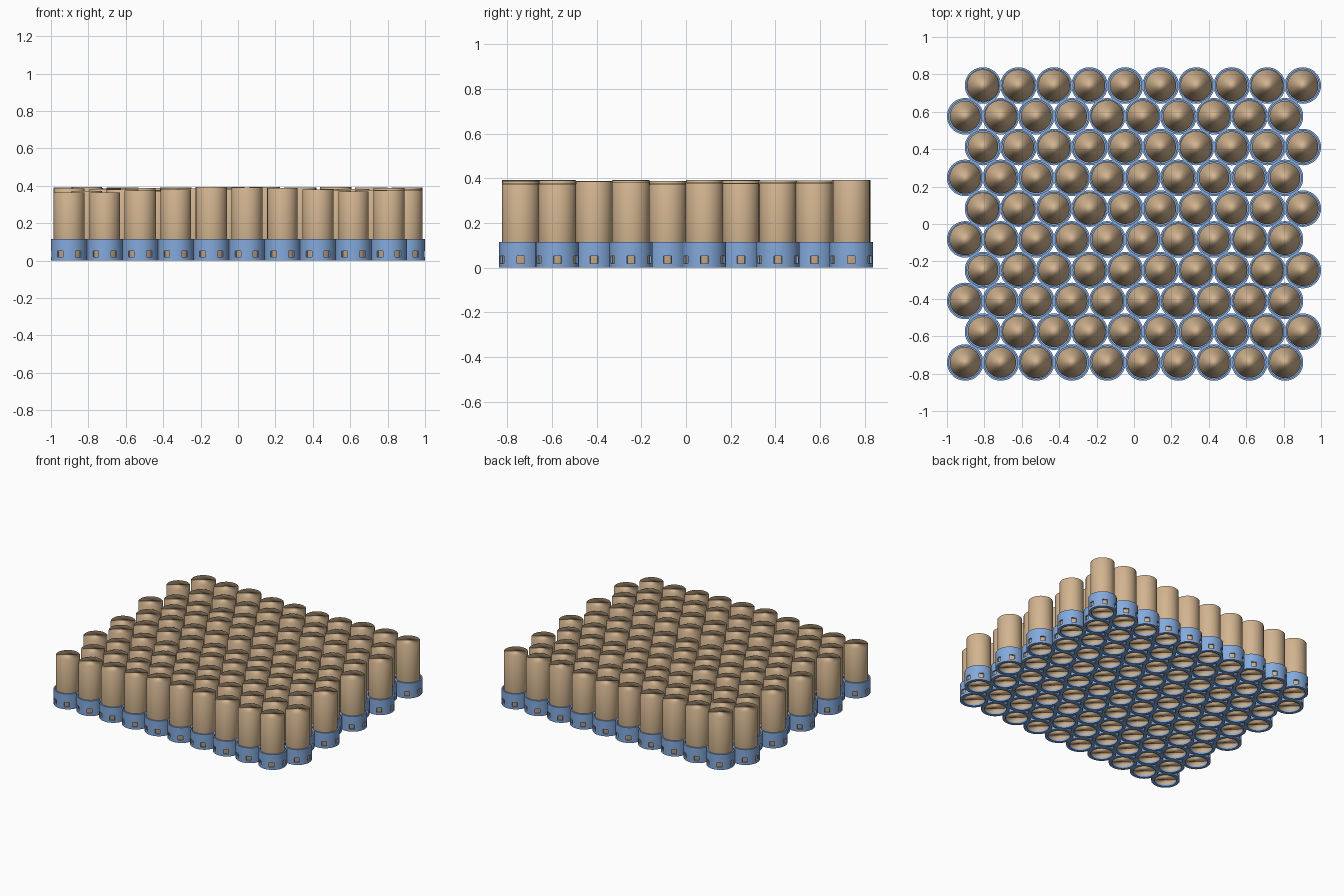
import bpy, bmesh, math, random

cube = bpy.data.objects.get("Cube")
if cube:
    bpy.data.objects.remove(cube, do_unlink=True)

random.seed(7)
COUNT = 10                       # rows and cells per row
PITCH = 0.19                     # spacing between neighbours
ROW_STEP = PITCH * math.sqrt(3) / 2
OUTER, INNER, LIP = 0.0975, 0.0875, 0.076
HEIGHT, FLOOR = 0.115, 0.014
WIN_LOW, WIN_HIGH = 0.018, 0.052


def material(name, colour):
    mat = bpy.data.materials.new(name)
    mat.use_nodes = True
    mat.diffuse_color = colour
    mat.node_tree.nodes["Principled BSDF"].inputs["Base Color"].default_value = colour
    return mat


blue = material("holder blue", (0.23, 0.40, 0.72, 1))
tan = material("cell tan", (0.65, 0.46, 0.28, 1))


def place(name, mesh, location):
    obj = bpy.data.objects.new(name, mesh)
    obj.location = location
    bpy.context.collection.objects.link(obj)
    return obj


def holder_mesh():
    """Spun cup with a floor lip and six rectangular windows through the wall."""
    profile = [(OUTER, 0), (OUTER, WIN_LOW), (OUTER, WIN_HIGH), (OUTER, HEIGHT),
               (INNER, HEIGHT), (INNER, WIN_HIGH), (INNER, WIN_LOW),
               (INNER, FLOOR), (LIP, FLOOR), (LIP, 0)]
    sector = [-10.5, -3.5, 3.5, 10.5, 20, 30, 40]
    angles = [math.radians(60 * k + a) for k in range(6) for a in sector]
    bm = bmesh.new()
    rings = [[bm.verts.new((r * math.cos(a), r * math.sin(a), z)) for r, z in profile]
             for a in angles]
    n, m = len(rings), len(profile)
    for i in range(n):
        a, b = rings[i], rings[(i + 1) % n]
        column = i % len(sector)
        window = column < 3
        for j in range(m):
            if window and j in (1, 5):
                continue
            k = (j + 1) % m
            bm.faces.new((a[j], b[j], b[k], a[k]))
        if window:               # sill and head of the opening
            bm.faces.new((a[1], b[1], b[6], a[6]))
            bm.faces.new((a[2], a[5], b[5], b[2]))
        if column in (0, 3):     # jambs
            bm.faces.new((a[1], a[2], a[5], a[6]))
    bmesh.ops.recalc_face_normals(bm, faces=bm.faces)
    mesh = bpy.data.meshes.new("holder_ring")
    bm.to_mesh(mesh)
    bm.free()
    mesh.materials.append(blue)
    return mesh


def cell_mesh():
    """Unit cylinder standing on its origin, softly shaded over its rims."""
    bm = bmesh.new()
    bmesh.ops.create_cone(bm, cap_ends=True, cap_tris=True, segments=48,
                          radius1=1, radius2=1, depth=1)
    bmesh.ops.translate(bm, verts=bm.verts, vec=(0, 0, 0.5))
    for face in bm.faces:
        face.smooth = True
    mesh = bpy.data.meshes.new("cell")
    bm.to_mesh(mesh)
    bm.free()
    mesh.materials.append(tan)
    return mesh


holder, cell = holder_mesh(), cell_mesh()
front_tops = [0.365, 0.365, 0.375, 0.38, 0.393, 0.39, 0.387, 0.38, 0.37, 0.375]
first = None

# Staggered rows of holders, each with a cell of slightly varied size
for row in range(COUNT):
    shift = PITCH / 4 * (1 if row % 2 else -1)
    y = (row - (COUNT - 1) / 2) * ROW_STEP
    for col in range(COUNT):
        x = (col - (COUNT - 1) / 2) * PITCH + shift
        ring = place(f"holder_ring_{row}_{col}", holder, (x, y, 0))
        first = first or ring
        top = front_tops[col] if row == 0 else random.uniform(0.37, 0.393)
        radius = random.uniform(0.081, 0.086)
        body = place(f"cell_{row}_{col}", cell, (x, y, FLOOR))
        body.scale = (radius, radius, top - FLOOR)

# Smooth walls with crisp rims, shared by every holder
bpy.ops.object.select_all(action="DESELECT")
first.select_set(True)
bpy.context.view_layer.objects.active = first
bpy.ops.object.shade_smooth_by_angle(angle=math.radians(30))
